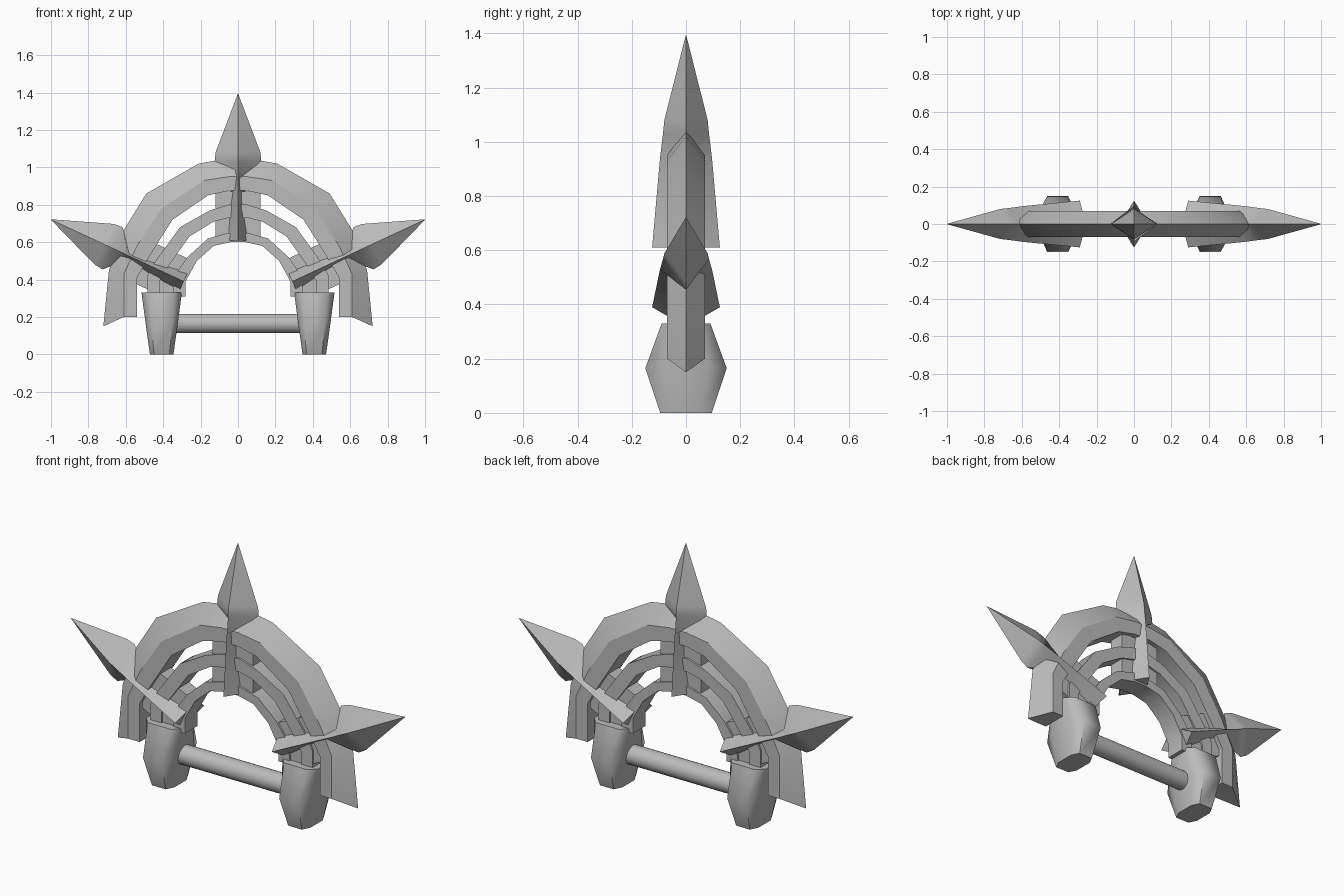
import bpy, bmesh, math
from mathutils import Matrix, Vector

cube = bpy.data.objects.get("Cube")
if cube:
    bpy.data.objects.remove(cube, do_unlink=True)

grey = bpy.data.materials.new("plain grey")
grey.use_nodes = True
grey.diffuse_color = (0.5, 0.5, 0.5, 1)
grey.node_tree.nodes["Principled BSDF"].inputs["Base Color"].default_value = (0.5, 0.5, 0.5, 1)


def loft(name, sections, matrix=None, angle=30):
    """Skin a list of equal-sized closed sections and cap both ends."""
    bm = bmesh.new()
    rings = [[bm.verts.new(p) for p in s] for s in sections]
    for a, b in zip(rings, rings[1:]):
        for i in range(len(a)):
            j = (i + 1) % len(a)
            bm.faces.new((a[i], a[j], b[j], b[i]))
    bm.faces.new(rings[0])
    bm.faces.new(rings[-1])
    bmesh.ops.remove_doubles(bm, verts=bm.verts, dist=0.0001)
    bmesh.ops.recalc_face_normals(bm, faces=bm.faces)
    if matrix:
        bm.transform(matrix)
    mesh = bpy.data.meshes.new(name)
    bm.to_mesh(mesh)
    bm.free()
    mesh.materials.append(grey)
    obj = bpy.data.objects.new(name, mesh)
    bpy.context.collection.objects.link(obj)
    bpy.ops.object.select_all(action='DESELECT')
    obj.select_set(True)
    bpy.context.view_layer.objects.active = obj
    bpy.ops.object.shade_smooth_by_angle(angle=math.radians(angle))
    return obj


def mirrored(points):
    """Complete a right-half path, listed from the centre outwards."""
    return [(-x, z) for x, z in reversed(points)] + points


# Outer arch: ridged five-sided section that follows three matching paths
ridge = mirrored([(0.07, 1.045), (0.21, 1.02), (0.49, 0.86), (0.62, 0.65), (0.69, 0.45), (0.72, 0.15)])
shoulder = mirrored([(0.05, 0.95), (0.18, 0.93), (0.41, 0.78), (0.54, 0.58), (0.61, 0.43), (0.61, 0.20)])
inside = mirrored([(0.05, 0.875), (0.16, 0.85), (0.35, 0.72), (0.47, 0.53), (0.54, 0.41), (0.54, 0.20)])
w = 0.07
loft("outer_arch", [[(r[0], 0, r[1]), (s[0], w, s[1]), (i[0], w, i[1]), (i[0], -w, i[1]), (s[0], -w, s[1])]
                    for r, s, i in zip(ridge, shoulder, inside)])


# Two flat inner bands
def band(name, outer, inner, w):
    loft(name, [[(o[0], w, o[1]), (i[0], w, i[1]), (i[0], -w, i[1]), (o[0], -w, o[1])]
                for o, i in zip(mirrored(outer), mirrored(inner))])


band("middle_band",
     [(0.05, 0.80), (0.15, 0.77), (0.31, 0.68), (0.44, 0.50), (0.485, 0.42), (0.485, 0.31)],
     [(0.05, 0.73), (0.13, 0.71), (0.26, 0.63), (0.38, 0.46), (0.42, 0.39), (0.42, 0.31)], 0.055)
band("inner_band",
     [(0.05, 0.65), (0.16, 0.62), (0.27, 0.52), (0.34, 0.42), (0.35, 0.31)],
     [(0.04, 0.60), (0.13, 0.58), (0.22, 0.50), (0.28, 0.39), (0.28, 0.31)], 0.055)


# Three spikes: a diamond blade with a plain block at its root
def spike(name, base, tilt):
    place = Matrix.Translation(Vector((base[0], 0, base[1]))) @ Matrix.Rotation(tilt, 4, 'Y')
    levels = [(0, 0.08, 0.125), (0.33, 0.03, 0.096), (0.42, 0.125, 0.085),
              (0.47, 0.12, 0.08), (0.785, 0.0, 0.0)]
    levels[-1] = (0.785, 0.0005, 0.0005)
    loft(name + "_blade", [[(x, 0, z), (0, y, z), (-x, 0, z), (0, -y, z)] for z, x, y in levels], place)
    loft(name + "_block", [[(x, y, z) for x, y in ((0.12, 0.045), (-0.12, 0.045), (-0.12, -0.045), (0.12, -0.045))]
                           for z in (0, 0.26)], place)


spike("top_spike", (0, 0.61), 0)
for side, s in (("left", 1), ("right", -1)):
    spike(side + "_spike", (0.29 * s, 0.39), s * math.radians(65))

    # Tapered foot, bulging front and back
    sections = []
    for z, hx, hy in ((0, 0.063, 0.095), (0.165, 0.086, 0.15), (0.33, 0.108, 0.09)):
        outline = [(hx, 0.55 * hy), (0.65 * hx, hy), (-0.65 * hx, hy), (-hx, 0.55 * hy)]
        outline += [(x, -y) for x, y in reversed(outline)]
        sections.append([(s * 0.408 + x, y, z) for x, y in outline])
    loft(side + "_foot", sections, angle=60)

# Axle joining the feet
circle = [(0.052 * math.cos(t * math.tau / 24), 0.165 + 0.052 * math.sin(t * math.tau / 24)) for t in range(24)]
loft("axle", [[(x, y, z) for y, z in circle] for x in (-0.37, 0.37)])
